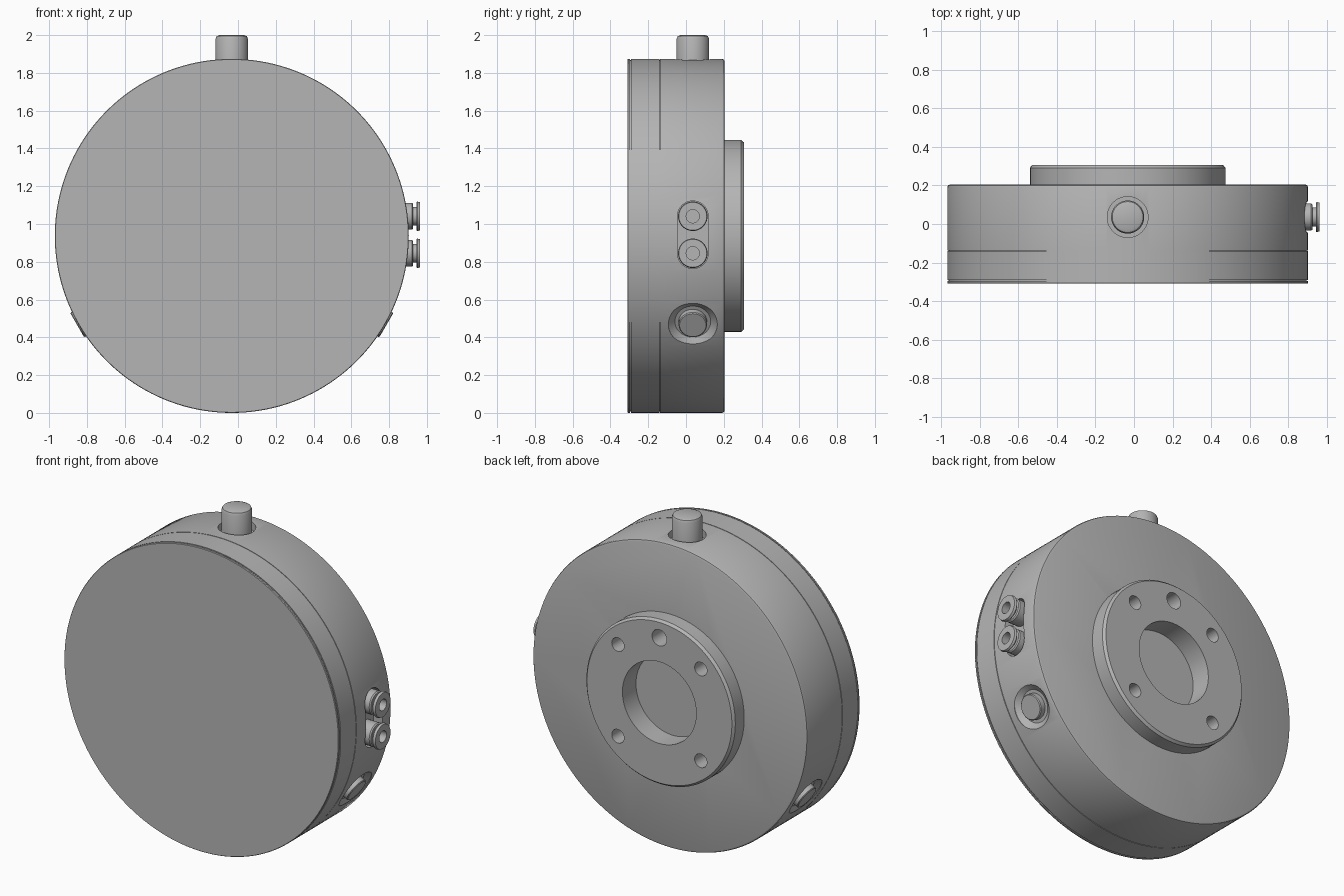
import bpy, bmesh, math
from mathutils import Vector

if "Cube" in bpy.data.objects:
    bpy.data.objects.remove(bpy.data.objects["Cube"], do_unlink=True)

grey = bpy.data.materials.new("satin_grey")
grey.use_nodes = True
GREY = (0.46, 0.46, 0.46, 1)
grey.diffuse_color = GREY
grey.node_tree.nodes["Principled BSDF"].inputs["Base Color"].default_value = GREY

CX, CZ, R = -0.033, 0.937, 0.937
MID = 0.036                    # depth of the side fittings
CENTRE = Vector((CX, 0, CZ))
BACK = Vector((0, 1, 0))


def lathe(name, profile, origin, axis, segments=48):
    """Revolve (radius, height) points about an axis into a closed solid."""
    bm = bmesh.new()
    rings = []
    for r, h in profile:
        if r == 0:
            rings.append([bm.verts.new((0, 0, h))])
        else:
            angles = [math.tau * i / segments for i in range(segments)]
            rings.append([bm.verts.new((r * math.cos(a), r * math.sin(a), h)) for a in angles])
    for low, high in zip(rings, rings[1:]):
        if len(low) == 1 or len(high) == 1:
            continue
        for i in range(segments):
            j = (i + 1) % segments
            bm.faces.new((low[i], low[j], high[j], high[i]))
    # flat ends become single polygons
    for ring, tip in ((rings[1], rings[0]), (rings[-2], rings[-1])):
        bm.verts.remove(tip[0])
        bm.faces.new(ring)
    bmesh.ops.recalc_face_normals(bm, faces=bm.faces)
    mesh = bpy.data.meshes.new(name)
    bm.to_mesh(mesh)
    bm.free()
    mesh.materials.append(grey)
    obj = bpy.data.objects.new(name, mesh)
    bpy.context.collection.objects.link(obj)
    obj.location = origin
    obj.rotation_euler = axis.to_track_quat('Z', 'Y').to_euler()
    return obj


def rod(name, r, low, high, origin, axis):
    return lathe(name, [(0, low), (r, low), (r, high), (0, high)], origin, axis)


def activate(obj):
    bpy.ops.object.select_all(action='DESELECT')
    obj.select_set(True)
    bpy.context.view_layer.objects.active = obj


def carve(target, cutter):
    bpy.context.view_layer.update()
    activate(target)
    mod = target.modifiers.new("cut", 'BOOLEAN')
    mod.operation, mod.solver, mod.object = 'DIFFERENCE', 'EXACT', cutter
    bpy.ops.object.modifier_apply(modifier=mod.name)
    bpy.data.objects.remove(cutter, do_unlink=True)


def radial(degrees):
    a = math.radians(degrees)
    return Vector((math.sin(a), 0, math.cos(a)))


RIM = Vector((CX, MID, CZ))    # radial parts start from here

# Drum with front plate, two seam grooves and rounded back edge
g = R - 0.007
drum = lathe("drum_body", [
    (0, -0.31), (R - 0.003, -0.31), (R, -0.306), (R, -0.297), (g, -0.297), (g, -0.29), (R, -0.29),
    (R, -0.141), (g, -0.141), (g, -0.137), (R, -0.137),
    (R, 0.191), (R - 0.004, 0.201), (R - 0.014, 0.205), (0, 0.205)], CENTRE, BACK, 160)

# Raised hub with chamfered edge
hub = lathe("back_hub", [(0, 0.16), (0.508, 0.16), (0.508, 0.292), (0.495, 0.307), (0, 0.307)],
            CENTRE, BACK, 96)

# Central bore, four screw holes and a locating hole
for target in (drum, hub):
    carve(target, lathe("bore_cutter", [(0, 0.175), (0.252, 0.175), (0.252, 0.4), (0, 0.4)],
                        CENTRE, BACK, 64))
for angle, r in ((45, 0.042), (135, 0.042), (225, 0.042), (315, 0.042), (0, 0.05)):
    for target in (drum, hub):
        carve(target, rod("hole_cutter", r, 0.18, 0.4, CENTRE + radial(angle) * 0.4, BACK))

# Recesses for the plunger and the two plugs
carve(drum, rod("plunger_cutter", 0.106, R - 0.05, R + 0.1, RIM, radial(0)))
for angle in (120, 240):
    carve(drum, lathe("plug_cutter", [(0, R - 0.03), (0.095, R - 0.03), (0.13, R - 0.004),
                                      (0.13, R + 0.1), (0, R + 0.1)], RIM, radial(angle)))

# Rounded slot behind the two hose fittings
FIT_Z = (0.845, 1.041)
slot = rod("slot_cutter", 0.081, R - 0.06, R + 0.1, Vector((CX, MID, FIT_Z[0])), Vector((1, 0, 0)))
bpy.context.view_layer.update()
to_local = slot.matrix_world.inverted()
for v in slot.data.vertices:
    p = slot.matrix_world @ v.co
    if p.z > FIT_Z[0] + 0.001:
        p.z += FIT_Z[1] - FIT_Z[0]
        v.co = to_local @ p
carve(drum, slot)

parts = [drum, hub]

# Plunger on top
parts.append(lathe("top_plunger", [(0, 0.86), (0.086, 0.86), (0.086, 1.043), (0.08, 1.057),
                                   (0.066, 1.063), (0, 1.063)], RIM, radial(0)))

# Round plugs low on each side
for side, angle in (("left", 120), ("right", 240)):
    parts.append(lathe(side + "_plug", [(0, R - 0.05), (0.075, R - 0.05), (0.075, R + 0.003),
                                        (0.07, R + 0.008), (0, R + 0.008)], RIM, radial(angle)))

# Hose fittings with collar, neck, flange and socket
for level, z in zip(("lower", "upper"), FIT_Z):
    spot = Vector((0, MID, z))
    fitting = lathe(level + "_hose_fitting", [
        (0, 0.83), (0.071, 0.83), (0.071, 0.92), (0.065, 0.927), (0.05, 0.927), (0.05, 0.946),
        (0.076, 0.946), (0.078, 0.95), (0.074, 0.964), (0, 0.967)][:-1] + [(0, 0.964)],
        spot, Vector((1, 0, 0)))
    carve(fitting, rod("socket_cutter", 0.035, 0.88, 1.1, spot, Vector((1, 0, 0))))
    parts.append(fitting)

for part in parts:
    activate(part)
    bpy.ops.object.shade_smooth_by_angle(angle=math.radians(30))
